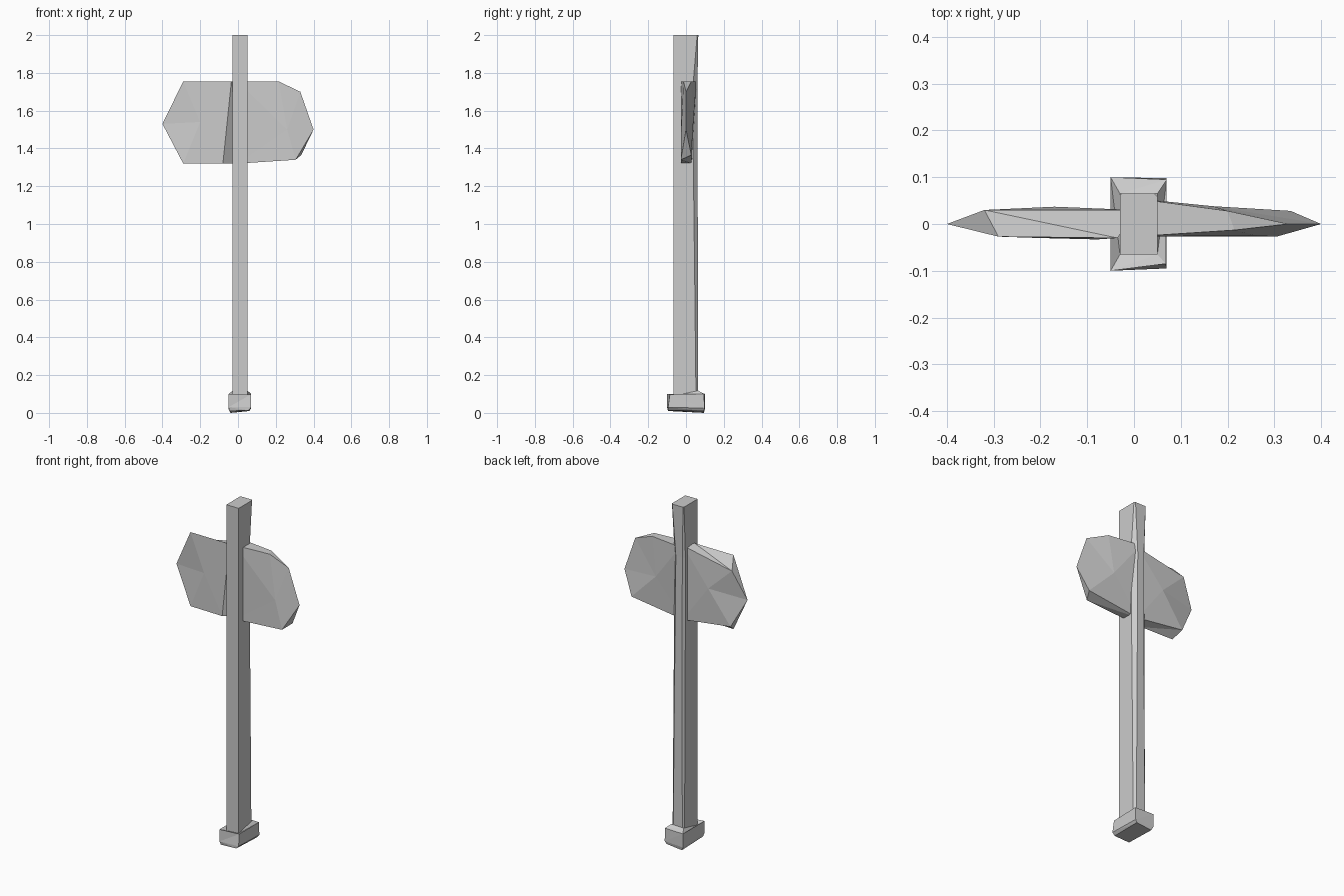
import bpy, bmesh

if "Cube" in bpy.data.objects:
    bpy.data.objects.remove(bpy.data.objects["Cube"])

stone = bpy.data.materials.new("light grey")
stone.diffuse_color = (0.6, 0.6, 0.6, 1)
stone.use_nodes = True
stone.node_tree.nodes["Principled BSDF"].inputs["Base Color"].default_value = stone.diffuse_color


def finish(name, bm):
    bmesh.ops.remove_doubles(bm, verts=bm.verts, dist=0.0005)
    bmesh.ops.triangulate(bm, faces=[f for f in bm.faces if len(f.verts) == 4])
    bmesh.ops.recalc_face_normals(bm, faces=bm.faces)
    mesh = bpy.data.meshes.new(name)
    bm.to_mesh(mesh)
    bm.free()
    mesh.materials.append(stone)
    bpy.context.collection.objects.link(bpy.data.objects.new(name, mesh))


def bridge(bm, a, b):
    n = len(a)
    for i in range(n):
        j = (i + 1) % n
        bm.faces.new((a[i], a[j], b[j], b[i]))


def loft(name, rings):
    """Skin a stack of closed rings and cap both ends."""
    bm = bmesh.new()
    loops = [[bm.verts.new(p) for p in ring] for ring in rings]
    for a, b in zip(loops, loops[1:]):
        bridge(bm, a, b)
    bm.faces.new(loops[0])
    bm.faces.new(loops[-1])
    finish(name, bm)


def blade(name, front, back, front_hub, back_hub):
    """Chipped blade: two matching outlines, each fanned to a hub point."""
    bm = bmesh.new()
    loops = [[bm.verts.new(p) for p in ring] for ring in (front, back)]
    bridge(bm, *loops)
    for loop, hub in zip(loops, (front_hub, back_hub)):
        h = bm.verts.new(hub)
        for i in range(len(loop)):
            bm.faces.new((loop[i], loop[(i + 1) % len(loop)], h))
    # shared rim points collapse the quads between them
    bmesh.ops.dissolve_degenerate(bm, dist=0.0005, edges=bm.edges)
    finish(name, bm)


# Handle: square front, chipped back corners that close up towards the top
def handle_ring(z, left_cut, right_cut, back):
    return [(-0.03, -0.065, z), (0.05, -0.065, z),
            (0.05, back - right_cut, z), (0.05 - right_cut, back, z),
            (-0.03 + left_cut, back, z), (-0.03, back - left_cut, z)]


loft("handle", [handle_ring(0.06, 0.008, 0.012, 0.065),
                handle_ring(0.8, 0.012, 0.018, 0.063),
                handle_ring(1.7, 0.012, 0.026, 0.06),
                handle_ring(2.0, 0.004, 0.006, 0.065)])

# Pommel: rough block with a slightly dished top
loft("pommel", [
    [(-0.045, -0.095, 0.01), (0.055, -0.095, 0.014), (0.06, 0.095, 0.01), (-0.04, 0.095, 0.0)],
    [(-0.05, -0.1, 0.03), (0.07, -0.095, 0.03), (0.07, 0.098, 0.025), (-0.05, 0.1, 0.02)],
    [(-0.05, -0.1, 0.1), (0.068, -0.085, 0.098), (0.07, 0.095, 0.1), (-0.05, 0.1, 0.1)],
    [(-0.03, -0.065, 0.085), (0.05, -0.065, 0.09), (0.05, 0.065, 0.118), (-0.03, 0.065, 0.115)]])

# Left blade, with a slanted chip beside the handle
tip = (-0.4, 0, 1.53)
blade("left_blade",
      [(-0.035, -0.03, 1.755), (-0.29, -0.027, 1.755), tip,
       (-0.29, -0.027, 1.32), (-0.08, -0.033, 1.32)],
      [(0.0, 0.03, 1.755), (-0.32, 0.03, 1.69), tip,
       (-0.31, 0.03, 1.36), (0.0, 0.03, 1.32)],
      (-0.2, -0.03, 1.54), (-0.17, 0.037, 1.55))

# Right blade, thick at the handle and thin along the top corner
tip = (0.4, 0, 1.5)
corner = (0.33, 0, 1.7)
blade("right_blade",
      [(0.0, -0.027, 1.755), (0.215, -0.013, 1.755), corner, tip,
       (0.305, -0.027, 1.34), (0.0, -0.027, 1.32)],
      [(0.0, 0.055, 1.755), (0.2, 0.028, 1.755), corner, tip,
       (0.335, 0.028, 1.365), (0.0, 0.03, 1.32)],
      (0.26, -0.025, 1.5), (0.17, 0.038, 1.53))
